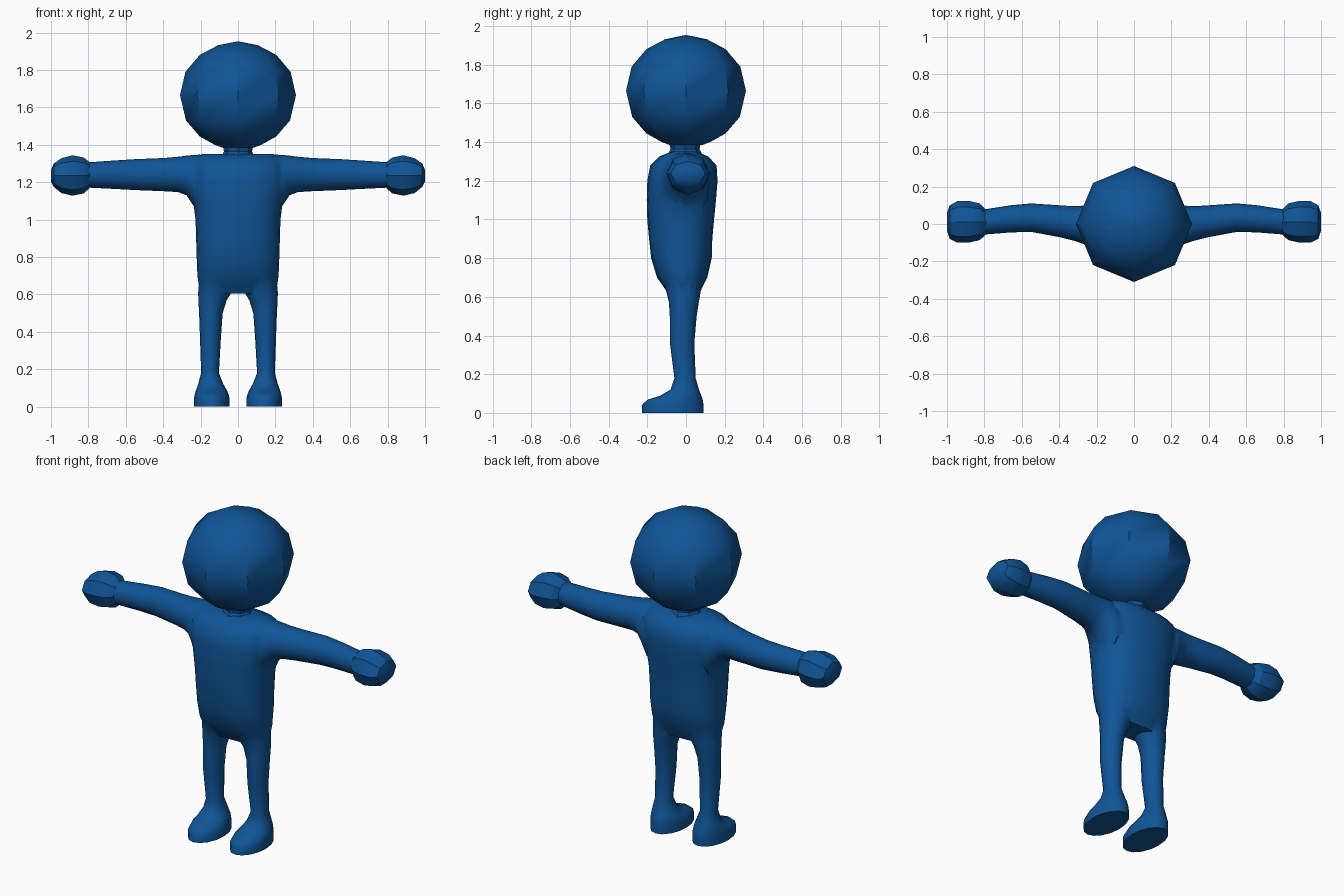
import bpy, bmesh, math

blue = bpy.data.materials.new("blue")
blue.diffuse_color = (0.005, 0.09, 0.31, 1)


def loft(name, rings, axis, sides, side=1, power=2.0):
    """Skin rounded rings (pos, a_min, a_max, b_min, b_max) along 'x' or 'z'."""
    bm = bmesh.new()
    loops = []
    for pos, a0, a1, b0, b1 in rings:
        loop = []
        for i in range(sides):
            t = 2 * math.pi * i / sides
            c, s = math.cos(t), math.sin(t)
            u = math.copysign(abs(c) ** (2 / power), c)
            v = math.copysign(abs(s) ** (2 / power), s)
            a = (a0 + a1) / 2 + u * (a1 - a0) / 2
            b = (b0 + b1) / 2 + v * (b1 - b0) / 2
            co = (side * a, b, pos) if axis == 'z' else (side * pos, a, b)
            loop.append(bm.verts.new(co))
        loops.append(loop)
    for lo, hi in zip(loops, loops[1:]):
        for i in range(sides):
            j = (i + 1) % sides
            bm.faces.new((lo[i], lo[j], hi[j], hi[i]))
    bm.faces.new(loops[0])
    bm.faces.new(loops[-1])
    bmesh.ops.recalc_face_normals(bm, faces=bm.faces)
    mesh = bpy.data.meshes.new(name)
    bm.to_mesh(mesh)
    bm.free()
    obj = bpy.data.objects.new(name, mesh)
    bpy.context.collection.objects.link(obj)
    mesh.materials.append(blue)
    return obj


def activate(obj):
    bpy.ops.object.select_all(action='DESELECT')
    obj.select_set(True)
    bpy.context.view_layer.objects.active = obj


def smooth(obj, degrees):
    activate(obj)
    bpy.ops.object.shade_smooth_by_angle(angle=math.radians(degrees))


# Torso, from hips to shoulders: z, x range, y range
body = loft("body", [
    (0.605, -0.19, 0.19, -0.085, 0.065),
    (0.65, -0.21, 0.21, -0.115, 0.085),
    (0.70, -0.217, 0.217, -0.15, 0.11),
    (0.80, -0.221, 0.221, -0.18, 0.133),
    (0.90, -0.224, 0.224, -0.191, 0.136),
    (1.00, -0.227, 0.227, -0.20, 0.145),
    (1.10, -0.24, 0.24, -0.203, 0.155),
    (1.20, -0.26, 0.26, -0.20, 0.163),
    (1.28, -0.26, 0.26, -0.185, 0.158),
    (1.325, -0.24, 0.24, -0.14, 0.115),
    (1.351, -0.19, 0.19, -0.075, 0.055)], 'z', 20, power=2.4)

parts = []
for s, label in ((1, "left"), (-1, "right")):
    # Arm: x, y range, z range
    parts.append(loft(label + "_arm", [
        (0.10, -0.13, 0.10, 1.02, 1.34),
        (0.205, -0.14, 0.12, 1.00, 1.347),
        (0.235, -0.125, 0.112, 1.07, 1.346),
        (0.275, -0.105, 0.098, 1.13, 1.342),
        (0.32, -0.09, 0.095, 1.147, 1.336),
        (0.40, -0.07, 0.10, 1.152, 1.329),
        (0.55, -0.042, 0.11, 1.158, 1.323),
        (0.66, -0.045, 0.10, 1.164, 1.316),
        (0.82, -0.058, 0.075, 1.172, 1.305)], 'x', 16, s))
    # Leg with foot: z, x range, y range
    parts.append(loft(label + "_leg", [
        (0.0, 0.045, 0.235, -0.228, 0.09),
        (0.045, 0.045, 0.235, -0.226, 0.09),
        (0.07, 0.052, 0.23, -0.195, 0.086),
        (0.088, 0.06, 0.225, -0.135, 0.08),
        (0.12, 0.078, 0.213, -0.08, 0.067),
        (0.18, 0.102, 0.197, -0.06, 0.05),
        (0.36, 0.092, 0.203, -0.083, 0.043),
        (0.50, 0.082, 0.208, -0.084, 0.055),
        (0.57, 0.06, 0.212, -0.088, 0.066),
        (0.61, 0.035, 0.213, -0.098, 0.073),
        (0.70, 0.03, 0.205, -0.12, 0.085)], 'z', 16, s))
    # Low-poly round hand
    hand = loft(label + "_hand", [
        (0.793, -0.058, 0.077, 1.168, 1.307),
        (0.825, -0.086, 0.11, 1.14, 1.332),
        (0.885, -0.10, 0.124, 1.128, 1.344),
        (0.945, -0.10, 0.122, 1.142, 1.328),
        (0.985, -0.08, 0.10, 1.175, 1.30),
        (1.0, -0.035, 0.06, 1.205, 1.265)], 'x', 8, s)
    smooth(hand, 30)

# Fuse limbs into the torso
for part in parts:
    activate(body)
    mod = body.modifiers.new("join", 'BOOLEAN')
    mod.operation = 'UNION'
    mod.solver = 'EXACT'
    mod.object = part
    bpy.ops.object.modifier_apply(modifier=mod.name)
    bpy.data.objects.remove(part)
smooth(body, 50)

# Neck
neck = loft("neck", [(z, -r, r, -r - 0.005, r - 0.005) for z, r in
                     ((1.335, 0.09), (1.365, 0.075), (1.41, 0.085))], 'z', 8)
smooth(neck, 30)

# Eight-sided head
profile = ((1.385, 0.085), (1.40, 0.125), (1.445, 0.205), (1.53, 0.278), (1.665, 0.31),
           (1.79, 0.281), (1.88, 0.205), (1.932, 0.107), (1.953, 0.004))
head = loft("head", [(z, -r, r, -r, r) for z, r in profile], 'z', 8)
smooth(head, 38)
